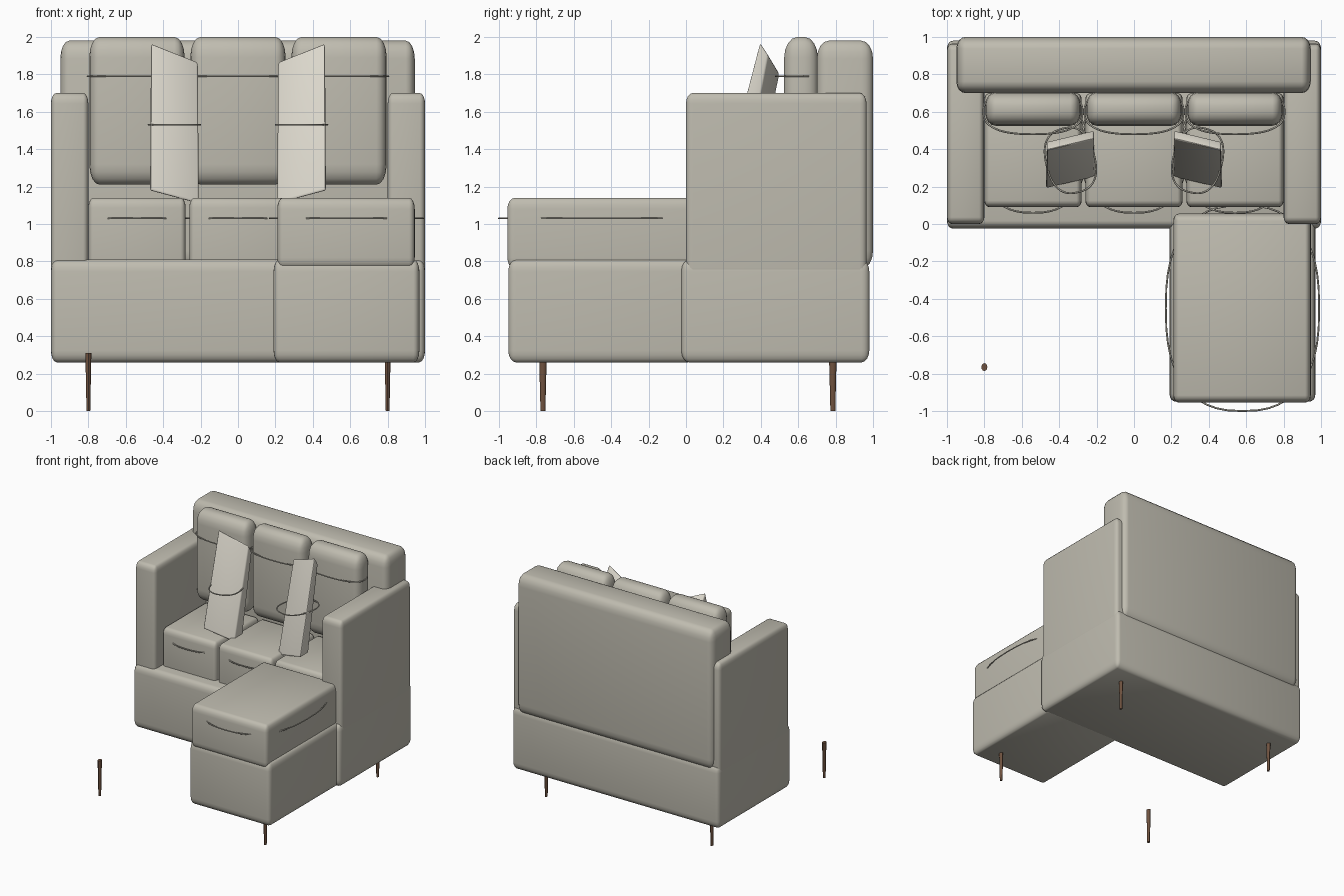
import bpy, bmesh, math
from mathutils import Vector, Matrix

if "Cube" in bpy.data.objects:
    bpy.data.objects.remove(bpy.data.objects["Cube"])

STRETCH = Vector((1.0, 1.3, 2.0))  # corner rounding is taller than it is wide


def material(name, rgb):
    m = bpy.data.materials.new(name)
    m.diffuse_color = (*rgb, 1)
    m.use_nodes = True
    m.node_tree.nodes["Principled BSDF"].inputs["Base Color"].default_value = m.diffuse_color
    return m


fabric = material("fabric", (0.52, 0.50, 0.43))
pale = material("pale_fabric", (0.72, 0.69, 0.61))
wood = material("wood", (0.16, 0.085, 0.05))


def finish(bm, name, mat):
    bmesh.ops.recalc_face_normals(bm, faces=bm.faces[:])
    me = bpy.data.meshes.new(name)
    bm.to_mesh(me)
    bm.free()
    me.materials.append(mat)
    ob = bpy.data.objects.new(name, me)
    bpy.context.collection.objects.link(ob)
    return ob


def soft_hull(name, corner, bevel, mat, segments=4):
    """Rounded block; corner(i, j, k) gives each of its eight corners."""
    bm = bmesh.new()
    bmesh.ops.create_cube(bm, size=2)
    for v in bm.verts:
        p = Vector(corner(*(int(c > 0) for c in v.co)))
        v.co = [p[i] / STRETCH[i] for i in range(3)]
    bmesh.ops.bevel(bm, geom=bm.edges[:], offset=bevel, segments=segments,
                    profile=0.5, affect='EDGES')
    for v in bm.verts:
        v.co = [v.co[i] * STRETCH[i] for i in range(3)]
    return finish(bm, name, mat)


def soft_box(name, x, y, z, bevel):
    return soft_hull(name, lambda i, j, k: (x[i], y[j], z[k]), bevel, fabric)


def piping(name, cx, cy, z, a, b, turn=0.0, n=48, power=2.5):
    """Thin closed cord following a squarish oval."""
    cu = bpy.data.curves.new(name, 'CURVE')
    cu.dimensions = '3D'
    cu.bevel_depth = 0.005
    cu.bevel_resolution = 1
    sp = cu.splines.new('POLY')
    sp.points.add(n - 1)
    sp.use_cyclic_u = True
    rot = Matrix.Rotation(turn, 2)
    for i, pt in enumerate(sp.points):
        c, s = math.cos(2 * math.pi * i / n), math.sin(2 * math.pi * i / n)
        p = rot @ Vector((a * math.copysign(abs(c) ** (2 / power), c),
                          b * math.copysign(abs(s) ** (2 / power), s)))
        pt.co = (cx + p.x, cy + p.y, z, 1)
    cu.materials.append(fabric)
    bpy.context.collection.objects.link(bpy.data.objects.new(name, cu))


# L-shaped base, backrest and arms
soft_box("main_base", (-1, 1), (-0.025, 0.98), (0.26, 0.81), 0.032)
soft_box("chaise_base", (0.19, 0.97), (-0.95, 0.05), (0.26, 0.81), 0.032)
soft_box("backrest", (-0.95, 0.945), (0.70, 1.0), (0.76, 1.98), 0.048)
for side, x in (("left", (-1, -0.8)), ("right", (0.8, 1))):
    soft_box(side + "_arm", x, (0.0, 0.965), (0.71, 1.70), 0.028)

# Seat and back cushions with cords
for label, cx in (("left", -0.54), ("middle", 0.0), ("right", 0.54)):
    soft_box(label + "_seat_cushion", (cx - 0.26, cx + 0.26), (0.09, 0.70),
             (0.76, 1.14), 0.027)
    piping(label + "_seat_piping", cx, 0.395, 1.03, 0.28, 0.335)
    soft_box(label + "_back_cushion", (cx - 0.255, cx + 0.255), (0.525, 0.705),
             (1.21, 2.0), 0.055)
    piping(label + "_back_piping", cx, 0.60, 1.79, 0.265, 0.12)

soft_box("chaise_cushion", (0.21, 0.945), (-0.955, 0.055), (0.76, 1.14), 0.03)
piping("chaise_piping", 0.58, -0.45, 1.03, 0.41, 0.55)

# Leaning throw pillows, mirrored
for label, s in (("left", -1), ("right", 1)):
    def corner(i, j, k, s=s):
        # i: inner to outer, j: front to back, k: bottom to top
        if s < 0:
            i = 1 - i
        x = 0.21 + 0.26 * i + 0.005 * k * (1 - 2 * i)
        y = 0.25 - 0.06 * i + 0.205 * k + j * (0.045 if k else 0.11)
        z = 1.11 + 0.07 * i * (1 - k) + k * (0.76 + 0.10 * i) - 0.07 * j * k
        return (s * x, y, z)
    soft_hull(label + "_throw_pillow", corner, 0.008, pale, 3)
    piping(label + "_pillow_piping", s * 0.34, 0.34, 1.53, 0.13, 0.175,
           -s * math.radians(14))

# Tapered legs at the four corners
for label, y in (("front", -0.765), ("back", 0.785)):
    for side, x in (("left", -0.8), ("right", 0.8)):
        bm = bmesh.new()
        bmesh.ops.create_cone(bm, cap_ends=True, segments=12, radius1=0.010,
                              radius2=0.016, depth=0.31)
        for v in bm.verts:
            v.co = (v.co.x + x, v.co.y * 1.3 + y, v.co.z + 0.155)
        finish(bm, f"{label}_{side}_leg", wood)

# Smooth shading with crisp hard edges
bpy.ops.object.select_all(action='DESELECT')
for ob in bpy.context.scene.objects:
    if ob.type == 'MESH':
        ob.select_set(True)
        bpy.context.view_layer.objects.active = ob
bpy.ops.object.shade_smooth_by_angle(angle=math.radians(35))
